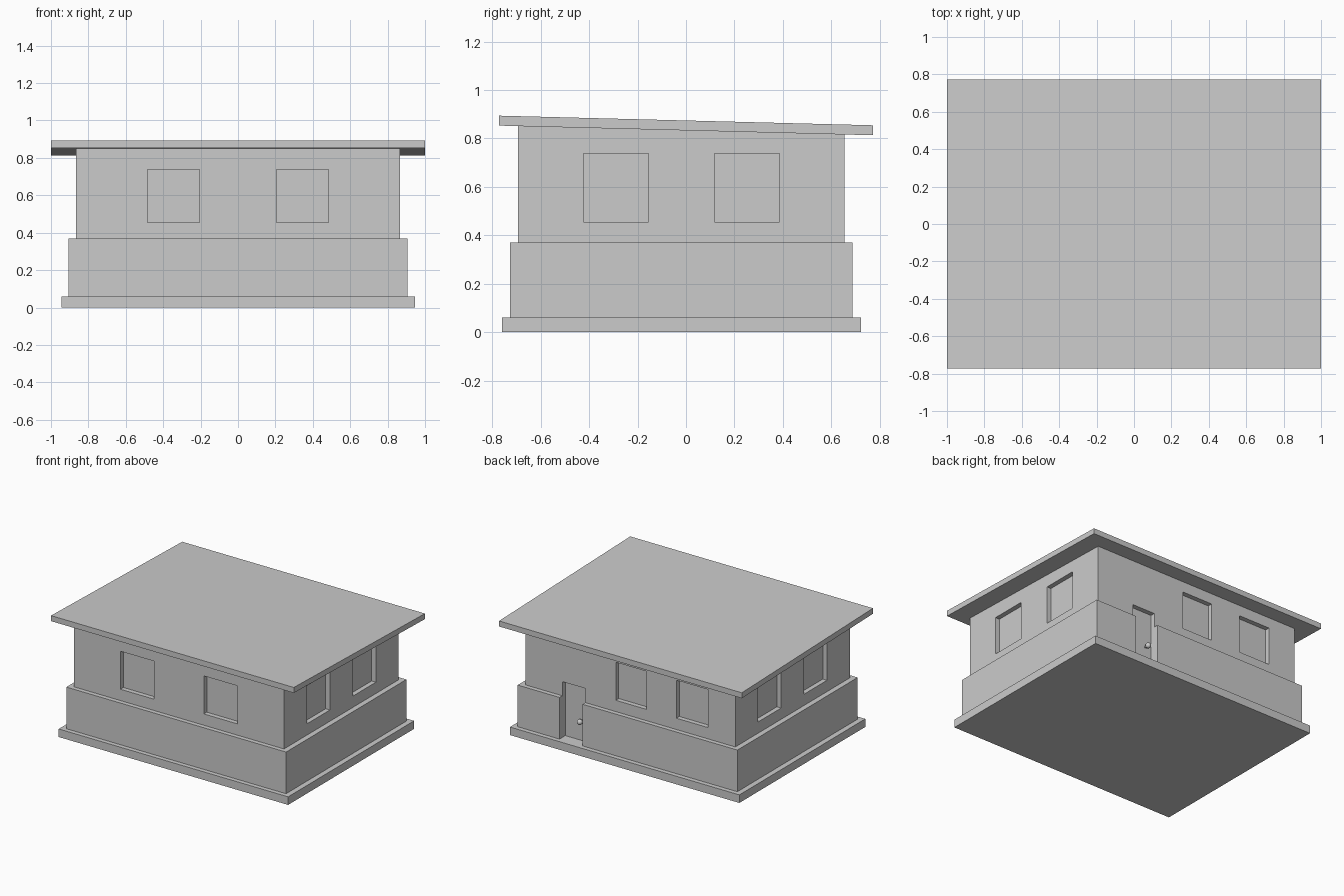
import bpy, bmesh
from mathutils import Vector

if "Cube" in bpy.data.objects:
    bpy.data.objects.remove(bpy.data.objects["Cube"])

WX, YF, YB = 0.865, -0.694, 0.655      # upper wall faces
Z0, Z1 = 0.454, 0.737                  # window sill and head
CUT, RECESS = 0.05, 0.035              # cut depth and visible depth


def add_box(bm, lo, hi):
    verts = bmesh.ops.create_cube(bm, size=1)["verts"]
    for v in verts:
        v.co = Vector([(a + b) / 2 + c * (b - a) for a, b, c in zip(lo, hi, v.co)])
    return verts


def finish(bm, name):
    mesh = bpy.data.meshes.new(name)
    bm.to_mesh(mesh)
    bm.free()
    obj = bpy.data.objects.new(name, mesh)
    bpy.context.collection.objects.link(obj)
    return obj


def box(name, lo, hi):
    bm = bmesh.new()
    add_box(bm, lo, hi)
    return finish(bm, name)


def roof_under(y):
    return 0.833 - 0.0257 * y


# Openings: wall side, span along the wall, height
openings = [("door", "back", 0.37, 0.56, 0.05, 0.475)]
for wall, spans in {
    "front": [(-0.483, -0.205), (0.205, 0.483)],
    "back": [(-0.64, -0.38), (-0.135, 0.12)],
    "right": [(-0.424, -0.154), (0.117, 0.387)],
    "left": [(-0.424, -0.154), (0.117, 0.387)],
}.items():
    for i, (a, b) in enumerate(spans):
        openings.append((f"window_{i + 1}", wall, a, b, Z0, Z1))


def wall_block(wall, a, b, z0, z1, inner, outer):
    """Corners of a block; inner/outer are offsets from the wall face, outward positive."""
    face, sign = {"front": (YF, -1), "back": (YB, 1), "left": (-WX, -1), "right": (WX, 1)}[wall]
    p, q = sorted((face + sign * inner, face + sign * outer))
    if wall in ("front", "back"):
        return (a, p, z0), (b, q, z1)
    return (p, a, z0), (q, b, z1)


# Plinth, lower wall band and upper walls
box("plinth", (-0.945, -0.76, 0), (0.945, 0.722, 0.06))
lower = box("lower_wall", (-0.905, -0.727, 0.06), (0.905, 0.688, 0.37))

bm = bmesh.new()
for v in add_box(bm, (-WX, YF, 0.06), (WX, YB, 1)):
    if v.co.z > 0.5:
        v.co.z = roof_under(v.co.y) + 0.005
upper = finish(bm, "upper_wall")

# Slightly sloping flat roof
bm = bmesh.new()
for v in add_box(bm, (-1, -0.772, 0), (1, 0.772, 1)):
    v.co.z = roof_under(v.co.y) + (0.041 if v.co.z > 0.5 else 0)
finish(bm, "roof")

# Cut the window and door recesses
bm = bmesh.new()
for name, wall, a, b, z0, z1 in openings:
    add_box(bm, *wall_block(wall, a, b, z0, z1, -CUT, 0.1))
cutter = finish(bm, "opening_cutter")
cutter.hide_render = True
for obj in (lower, upper):
    mod = obj.modifiers.new("openings", "BOOLEAN")
    mod.operation, mod.solver, mod.object = "DIFFERENCE", "EXACT", cutter
    bpy.context.view_layer.objects.active = obj
    bpy.ops.object.modifier_apply(modifier=mod.name)
bpy.data.objects.remove(cutter)

# Window panes and door slab set back in the recesses
for name, wall, a, b, z0, z1 in openings:
    box(f"{wall}_{name}", *wall_block(wall, a, b, max(z0, 0.06), z1, -CUT, -RECESS))

# Door knob with a short stem
bpy.ops.mesh.primitive_uv_sphere_add(segments=16, ring_count=10, radius=0.02,
                                     location=(0.42, YB - 0.005, 0.21))
bpy.context.object.name = "door_knob"
bpy.ops.object.shade_smooth_by_angle()
box("knob_stem", (0.413, YB - 0.04, 0.203), (0.427, YB - 0.01, 0.217))
